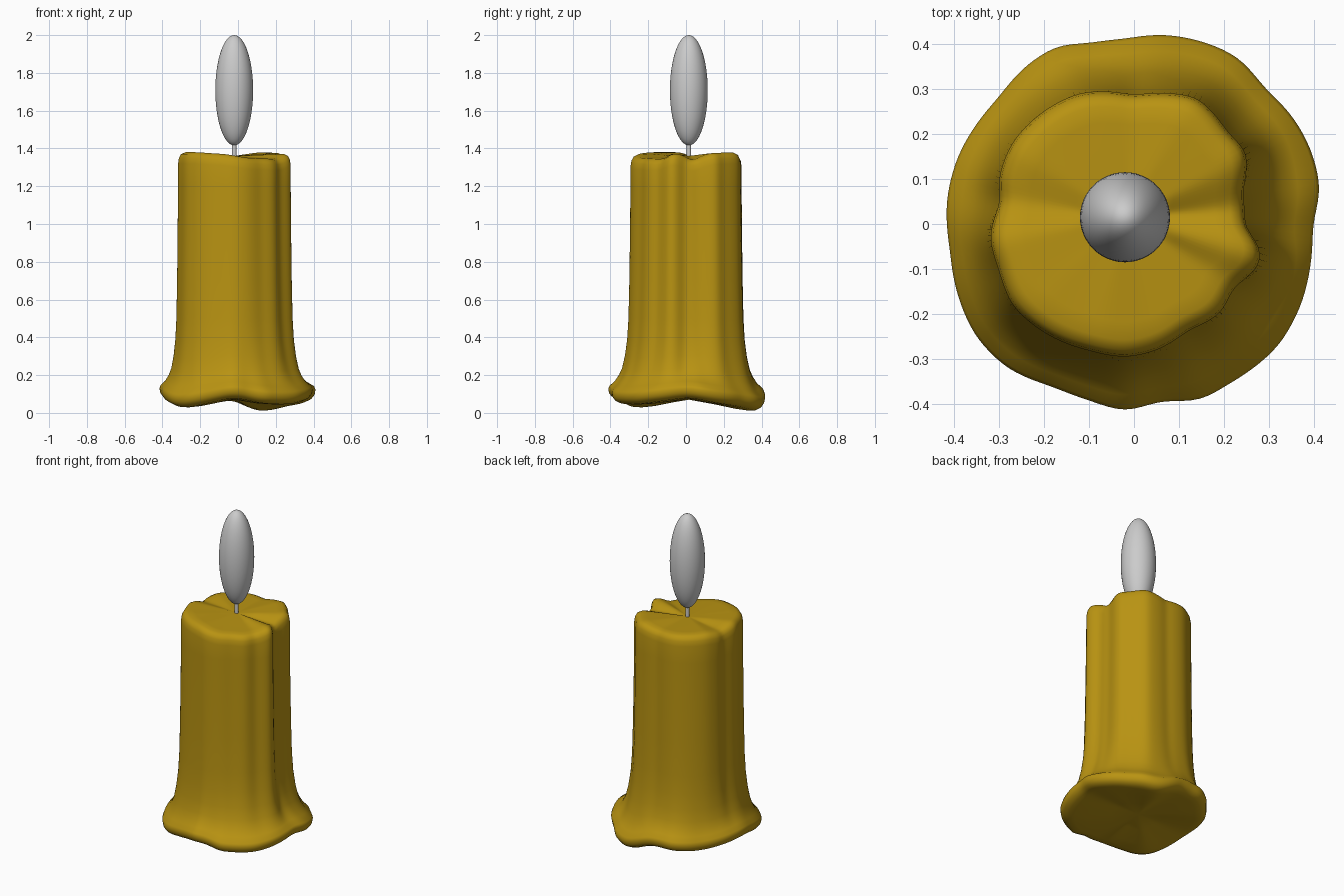
import bpy, bmesh, math

if "Cube" in bpy.data.objects:
    bpy.data.objects.remove(bpy.data.objects["Cube"])

CX, CY = -0.02, 0.015   # candle axis
N = 144                 # segments around the body

wax = bpy.data.materials.new("wax")
wax.diffuse_color = (0.48, 0.29, 0.006, 1)
wax.use_nodes = True
wax.node_tree.nodes["Principled BSDF"].inputs["Base Color"].default_value = wax.diffuse_color


def around(pairs, blur=1):
    """Periodic (angle, value) pairs -> N smoothed samples."""
    p = sorted(pairs)
    p = [(p[-1][0] - 360, p[-1][1])] + p + [(p[0][0] + 360, p[0][1])]
    out = []
    for i in range(N):
        a = i * 360 / N
        for (a0, v0), (a1, v1) in zip(p, p[1:]):
            if a0 <= a <= a1:
                out.append(v0 + (v1 - v0) * (a - a0) / max(a1 - a0, 1e-6))
                break
    for _ in range(blur):
        out = [(out[i - 1] + 2 * out[i] + out[(i + 1) % N]) / 4 for i in range(N)]
    return out


def polar(pts):
    return [(math.degrees(math.atan2(y - CY, x - CX)) % 360, math.hypot(x - CX, y - CY))
            for x, y in pts]


# Outlines of the fluted column and of the melted skirt
column = around(polar([
    (.24, .07), (.25, .16), (.21, .20), (.14, .28), (.08, .29), (0, .285), (-.12, .29),
    (-.20, .25), (-.27, .18), (-.30, .10), (-.295, .05), (-.32, -.03), (-.30, -.10),
    (-.27, -.18), (-.20, -.24), (-.10, -.28), (-.02, -.295), (.05, -.28), (.12, -.235),
    (.19, -.20), (.22, -.14), (.28, -.09), (.28, -.05), (.245, -.01)]), 3)
skirt = around(polar([
    (.413, .08), (.39, .17), (.35, .24), (.29, .30), (.23, .37), (.15, .405), (.06, .42),
    (-.02, .41), (-.10, .40), (-.17, .395), (-.24, .35), (-.30, .28), (-.35, .22),
    (-.39, .15), (-.415, .05), (-.407, -.06), (-.39, -.16), (-.35, -.25), (-.28, -.32),
    (-.18, -.36), (-.10, -.39), (-.02, -.415), (.06, -.39), (.15, -.39), (.20, -.36),
    (.25, -.33), (.32, -.27), (.37, -.18), (.39, -.10), (.395, 0)]), 3)
# Wavy heights of the skirt hem and of the top rim
hem = around([(0, .08), (20, .05), (45, .03), (68, 0), (90, .065), (110, .06), (135, .05),
              (160, .07), (180, .08), (205, .05), (225, .02), (250, .05), (270, .08),
              (292, .045), (315, .04), (340, .06)], 12)
rim = around([(4, 1.335), (25, 1.375), (60, 1.38), (85, 1.36), (110, 1.365), (150, 1.37),
              (172, 1.35), (190, 1.38), (225, 1.38), (260, 1.37), (285, 1.35),
              (315, 1.345), (330, 1.345), (343, 1.375), (352, 1.365)], 4)

# Rings from underside to top: (radius scale, skirt blend, height, hem weight, rim weight)
rings = [(.35, 1, .042, .4, 0), (.65, 1, .014, .8, 0), (.82, 1, .003, 1, 0), (.90, 1, .004, 1, 0),
         (.96, 1, .015, 1, 0), (.99, 1, .032, 1, 0), (1, 1, .055, 1, 0), (.985, 1, .075, .95, 0),
         (1, .72, .105, .85, 0), (1, .52, .15, .7, 0), (1, .38, .20, .5, 0), (1, .25, .28, .3, 0),
         (1, .15, .38, .1, 0), (1, .09, .5, 0, 0), (1, .05, .7, 0, 0), (1, .02, .95, 0, 0),
         (1, 0, 1.2, 0, 0), (1, 0, -.06, 0, 1), (.985, 0, -.03, 0, 1), (.95, 0, -.01, 0, 1),
         (.88, 0, 0, 0, 1), (.75, 0, .136, 0, .9), (.4, 0, .68, 0, .5)]

bm = bmesh.new()
loops = []
for s, w, z, hw, rw in rings:
    loop = []
    for i in range(N):
        a = 2 * math.pi * i / N
        r = s * (column[i] + (skirt[i] - column[i]) * w)
        loop.append(bm.verts.new((CX + r * math.cos(a), CY + r * math.sin(a),
                                  z + hw * hem[i] + rw * rim[i])))
    loops.append(loop)
for lo, hi in zip(loops, loops[1:]):
    for i in range(N):
        j = (i + 1) % N
        bm.faces.new((lo[i], lo[j], hi[j], hi[i]))
bottom = bm.verts.new((CX, CY, .07))
top = bm.verts.new((CX, CY, 1.36))
for i in range(N):
    j = (i + 1) % N
    bm.faces.new((bottom, loops[0][j], loops[0][i]))
    bm.faces.new((top, loops[-1][i], loops[-1][j]))
for f in bm.faces:
    f.smooth = True
me = bpy.data.meshes.new("candle_body")
bm.to_mesh(me)
bm.free()
me.materials.append(wax)
body = bpy.data.objects.new("candle_body", me)
bpy.context.collection.objects.link(body)

# Wick
bpy.ops.mesh.primitive_cylinder_add(vertices=24, radius=.012, depth=.12,
                                    location=(CX, CY, 1.39))
bpy.context.object.name = "wick"
bpy.ops.object.shade_smooth_by_angle()

# Flame
bpy.ops.mesh.primitive_uv_sphere_add(segments=48, ring_count=32, radius=1,
                                     location=(CX, CY, 1.708))
flame = bpy.context.object
flame.name = "flame"
flame.scale = (.1, .1, .292)
bpy.ops.object.transform_apply(location=False, rotation=False, scale=True)
bpy.ops.object.shade_smooth()
